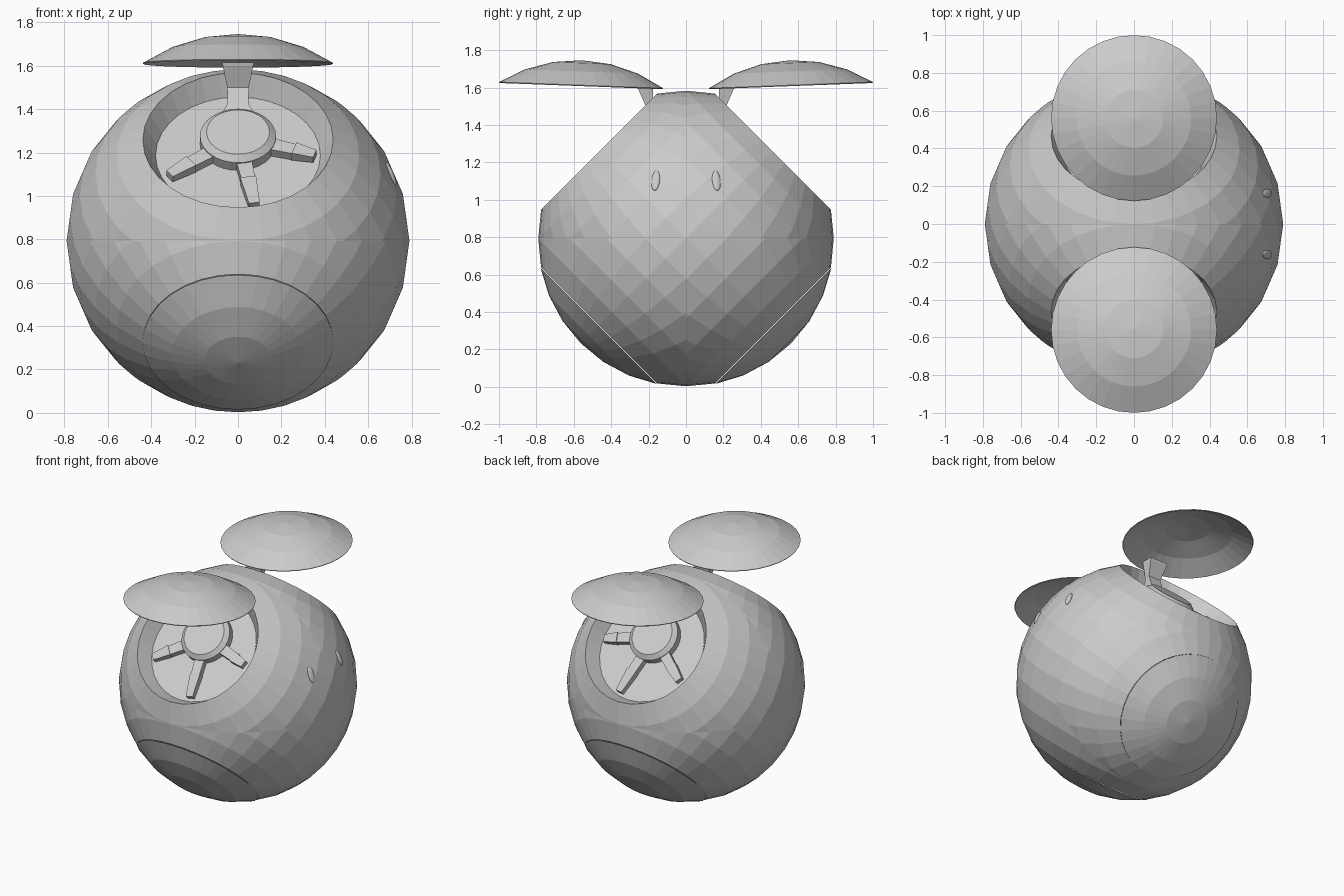
import bpy, bmesh
from math import sin, cos, pi, radians
from mathutils import Matrix, Vector

if "Cube" in bpy.data.objects:
    bpy.data.objects.remove(bpy.data.objects["Cube"])

R, C, SEGS, STEP = 0.79, 0.793, 32, pi / 16
S = 0.5 ** 0.5
RIM_R, RIM_H = R * sin(3 * STEP), R * cos(3 * STEP)
FLOOR = 0.557
HUB_V = 0.077
# local hatch frame: x across, y up the slope, z out of the upper front hatch
HATCH = Matrix(((1, 0, 0, 0), (0, S, -S, 0), (0, S, S, 0), (0, 0, 0, 1)))


def finish(name, bm, matrix=Matrix(), mirror_y=True, mirror_z=False):
    bmesh.ops.transform(bm, matrix=matrix, verts=bm.verts)
    mesh = bpy.data.meshes.new(name)
    bm.to_mesh(mesh)
    bm.free()
    ob = bpy.data.objects.new(name, mesh)
    ob.location.z = C
    bpy.context.collection.objects.link(ob)
    if mirror_y or mirror_z:
        m = ob.modifiers.new("Mirror", 'MIRROR')
        m.use_axis = (False, mirror_y, mirror_z)
        m.merge_threshold = 0.0005
    return ob


def lathe(profile, segs=SEGS):
    bm = bmesh.new()
    rings = [[bm.verts.new((r * cos(2 * pi * i / segs), r * sin(2 * pi * i / segs), h))
              for i in range(segs)] for r, h in profile]
    for a, b in zip(rings, rings[1:]):
        for i in range(segs):
            j = (i + 1) % segs
            bm.faces.new((a[i], b[i], b[j], a[j]))
    bmesh.ops.remove_doubles(bm, verts=bm.verts, dist=1e-5)
    return bm


def loft(sections):
    bm = bmesh.new()
    loops = [[bm.verts.new(p) for p in sec] for sec in sections]
    for a, b in zip(loops, loops[1:]):
        for i in range(4):
            j = (i + 1) % 4
            bm.faces.new((a[i], b[i], b[j], a[j]))
    bm.faces.new(loops[0])
    bm.faces.new(loops[-1])
    bmesh.ops.recalc_face_normals(bm, faces=bm.faces)
    return bm


def arc(first, last, radius=R):
    return [(radius * sin(k * STEP), radius * cos(k * STEP)) for k in range(first, last + 1)]


# ball body: one quarter around its hatch axis, mirrored to four
bm = lathe(arc(3, 13))
bmesh.ops.transform(bm, matrix=HATCH, verts=bm.verts)
for normal in ((0, 1, 0), (0, 0, -1)):
    bmesh.ops.bisect_plane(bm, geom=bm.verts[:] + bm.edges[:] + bm.faces[:],
                           plane_co=(0, 0, 0), plane_no=normal, clear_outer=True)
finish("ball_body", bm, mirror_z=True)

# recess behind every hatch
finish("hatch_recess", lathe([(0, FLOOR), (0.38, FLOOR), (RIM_R, RIM_H)]), HATCH, mirror_z=True)

# closed lower hatch covers, with a fine seam
flip = Matrix.Diagonal((1, 1, -1, 1))
bm = lathe(arc(0, 3))
bmesh.ops.transform(bm, matrix=Matrix.Translation((0, 0, 0.004)), verts=bm.verts)
bmesh.ops.transform(bm, matrix=flip @ HATCH, verts=bm.verts)
bmesh.ops.reverse_faces(bm, faces=bm.faces)
finish("lower_hatch_cover", bm)

# open upper lids
bm = lathe(arc(0, 3))
pose = (Matrix.Translation((0, -0.561, 1.613 - C)) @ Matrix.Rotation(-0.038, 4, 'X')
        @ Matrix.Translation((0, 0, -RIM_H)))
lid = finish("upper_lid", bm, pose)
solid = lid.modifiers.new("Thickness", 'SOLIDIFY')
solid.thickness = 0.006
solid.offset = -1

# hand hub with chamfered top
finish("hand_hub", lathe([(0, 0.632), (0.145, 0.632), (0.175, 0.607), (0.175, FLOOR)]),
       HATCH @ Matrix.Translation((0, HUB_V, 0)))

# three two-part fingers around each hub
def bar(stations):
    return loft([[(r, -w, low), (r, w, low), (r, w, top), (r, -w, top)]
                 for r, w, low, top in stations])

for label, angle, reach in (("right", -17, 0.37), ("middle", -80, 0.435), ("left", -143, 0.395)):
    place = HATCH @ Matrix.Translation((0, HUB_V, 0)) @ Matrix.Rotation(radians(angle), 4, 'Z')
    finish(label + "_finger_base", bar([(0.13, 0.038, 0.56, 0.602), (0.275, 0.032, 0.56, 0.602)]), place)
    finish(label + "_finger_tip", bar([(0.27, 0.037, 0.562, 0.608), (reach, 0.025, 0.565, 0.6)]), place)

# bent arm from hub up to lid: (outer y, z, inner y, z, half width)
path = [(-0.286, 0.569, -0.255, 0.537, 0.085), (-0.24, 0.632, -0.165, 0.627, 0.048),
        (-0.215, 0.707, -0.175, 0.710, 0.050), (-0.258, 0.805, -0.177, 0.805, 0.070),
        (-0.262, 0.822, -0.177, 0.822, 0.072)]
finish("lid_arm", loft([[(-w, oy, oz), (w, oy, oz), (w, iy, iz), (-w, iy, iz)]
                        for oy, oz, iy, iz, w in path]))

# pair of oval eyes
n = Vector((0.708, -0.163, 0.31)).normalized()
bm = bmesh.new()
bmesh.ops.create_uvsphere(bm, u_segments=16, v_segments=10, radius=1)
finish("eye", bm, Matrix.Translation(n * (R - 0.003)) @ n.to_track_quat('X', 'Z').to_matrix().to_4x4()
       @ Matrix.Diagonal((0.012, 0.023, 0.058, 1)))
